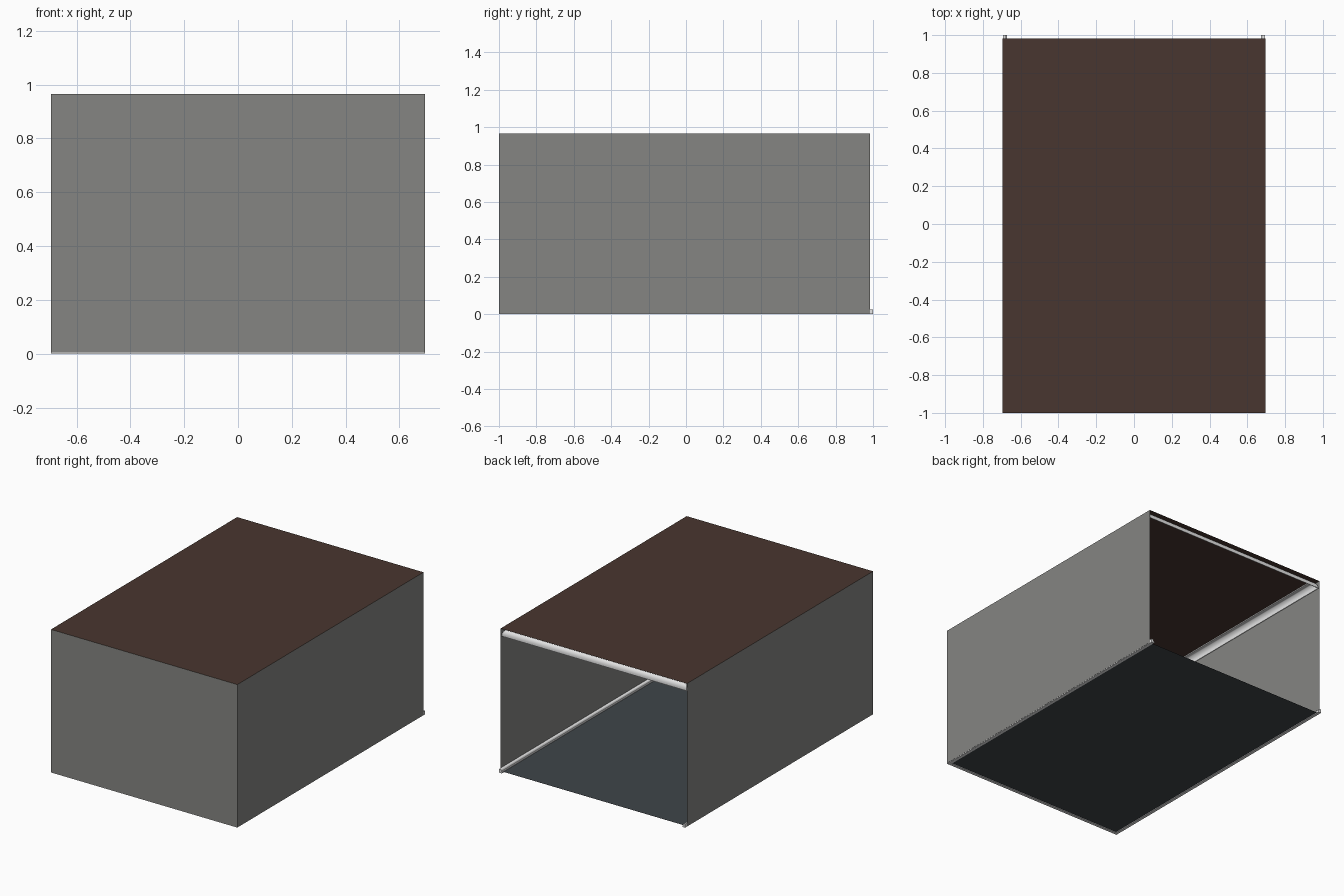
import bpy, bmesh
from math import sin, cos, pi, radians

if "Cube" in bpy.data.objects:
    bpy.data.objects.remove(bpy.data.objects["Cube"])

W, Y0, Y1, Y_TRIM = 0.695, -1.0, 0.983, 1.0
Z0, Z1 = 0.004, 0.965


def material(name, rgb):
    m = bpy.data.materials.new(name)
    m.diffuse_color = (*rgb, 1)
    m.use_nodes = True
    m.node_tree.nodes["Principled BSDF"].inputs["Base Color"].default_value = m.diffuse_color
    return m


wall_grey = material("wall grey", (0.235, 0.235, 0.225))
wood_brown = material("ceiling brown", (0.066, 0.037, 0.029))
floor_slate = material("floor slate", (0.050, 0.059, 0.067))
trim_white = material("trim white", (0.80, 0.80, 0.80))


def finish(name, bm, mat, smooth=False):
    me = bpy.data.meshes.new(name)
    bm.to_mesh(me)
    bm.free()
    me.materials.append(mat)
    ob = bpy.data.objects.new(name, me)
    bpy.context.collection.objects.link(ob)
    if smooth:
        bpy.context.view_layer.objects.active = ob
        ob.select_set(True)
        bpy.ops.object.shade_smooth_by_angle(angle=radians(35))
        ob.select_set(False)
    return ob


def panel(name, corners, mat):
    bm = bmesh.new()
    bm.faces.new([bm.verts.new(c) for c in corners])
    finish(name, bm, mat)


def sweep(name, stations, profile, mat, closed_path, closed_profile):
    """Sweep (inset, z) profile points; each station maps an inset to a mitred xy."""
    bm = bmesh.new()
    rings = [[bm.verts.new((*s(d), z)) for d, z in profile] for s in stations]
    n, k = len(rings), len(profile)
    for i in range(n if closed_path else n - 1):
        a, b = rings[i], rings[(i + 1) % n]
        for j in range(k if closed_profile else k - 1):
            q = (j + 1) % k
            bm.faces.new((a[j], b[j], b[q], a[q]))
    if closed_profile and not closed_path:
        bm.faces.new(rings[0])
        bm.faces.new(rings[-1][::-1])
    bmesh.ops.recalc_face_normals(bm, faces=bm.faces)
    finish(name, bm, mat, True)


# Thin room shell, open at the back
panel("floor", [(-W, Y0, Z0), (W, Y0, Z0), (W, Y1, Z0), (-W, Y1, Z0)], floor_slate)
panel("ceiling", [(-W, Y0, Z1), (W, Y0, Z1), (W, Y1, Z1), (-W, Y1, Z1)], wood_brown)
panel("front_wall", [(-W, Y0, Z0), (W, Y0, Z0), (W, Y0, Z1), (-W, Y0, Z1)], wall_grey)
for side, x in (("left", -W), ("right", W)):
    panel(side + "_wall", [(x, Y0, Z0), (x, Y1, Z0), (x, Y1, Z1), (x, Y0, Z1)], wall_grey)

# Crown moulding: open cove strip with small lips, running round all four sides
cove = [(0.002, Z1 - 0.052), (0.006, Z1 - 0.052), (0.006, Z1 - 0.046)]
cove += [(0.038 - 0.032 * cos(t), Z1 - 0.042 + 0.034 * sin(t))
         for t in [i * pi / 16 for i in range(9)]]
cove += [(0.044, Z1 - 0.008), (0.044, Z1 - 0.002)]
sweep("crown_moulding",
      [lambda d: (-W + d, Y0 + d), lambda d: (W - d, Y0 + d),
       lambda d: (W - d, Y1 - d), lambda d: (-W + d, Y1 - d)],
      cove, trim_white, True, False)

# Baseboard: solid rounded strip on three sides, protruding slightly at the back
base = [(0.001, 0.0), (0.022, 0.0), (0.022, 0.009)]
base += [(0.009 + 0.009 * cos(t), 0.012 + 0.013 * sin(t))
         for t in [i * pi / 10 for i in range(6)]]
base += [(0.001, 0.025)]
sweep("baseboard",
      [lambda d: (-W + d, Y_TRIM), lambda d: (-W + d, Y0 + d),
       lambda d: (W - d, Y0 + d), lambda d: (W - d, Y_TRIM)],
      base, trim_white, False, True)
